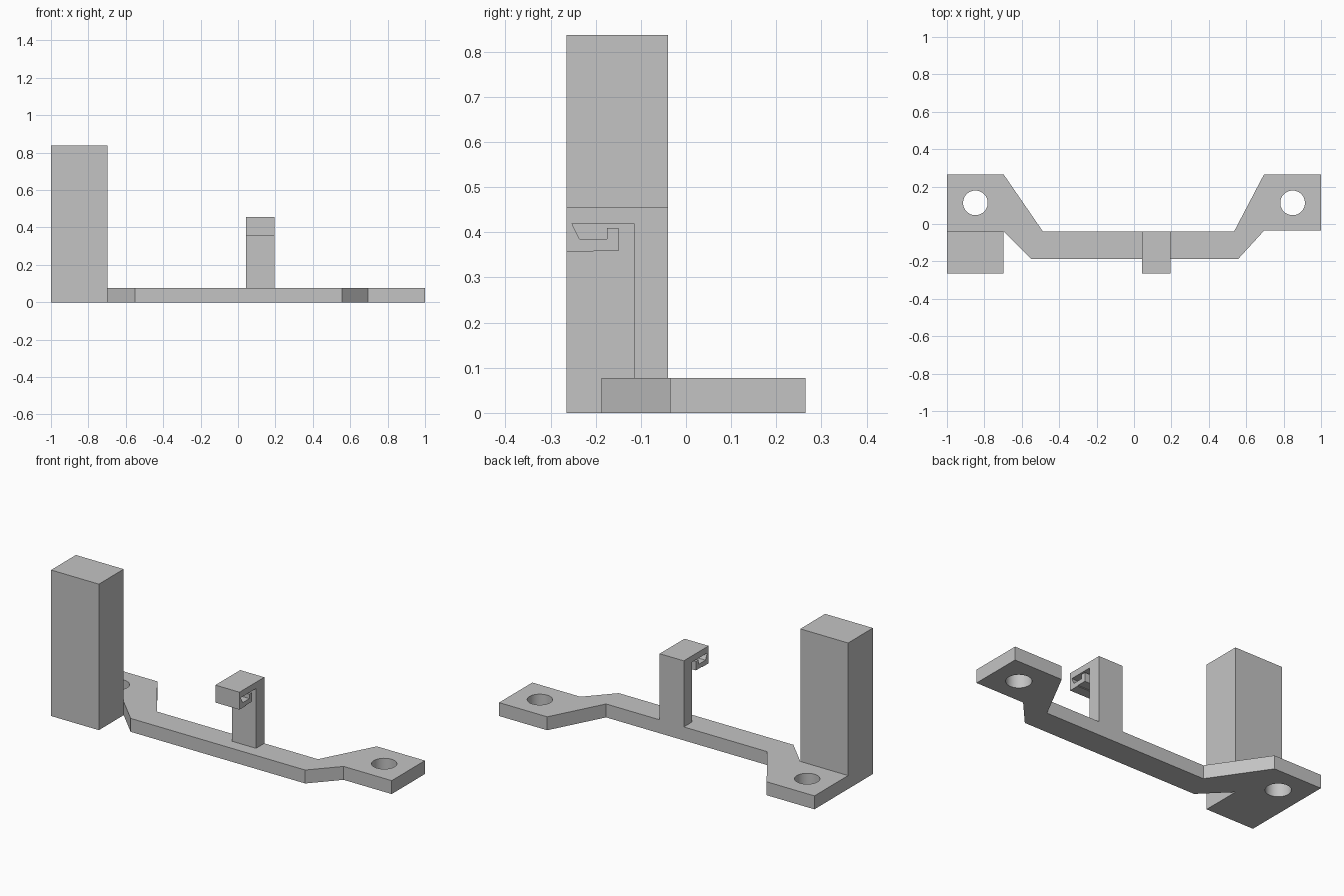
import bpy
import bmesh
from mathutils import Matrix, Vector

cube = bpy.data.objects.get("Cube")
if cube:
    bpy.data.objects.remove(cube, do_unlink=True)

# Single grey plastic
grey = bpy.data.materials.new("grey plastic")
grey.use_nodes = True
colour = (0.55, 0.55, 0.55, 1)
grey.diffuse_color = colour
grey.node_tree.nodes["Principled BSDF"].inputs["Base Color"].default_value = colour


def prism(name, outline, offset):
    """Extrude a closed outline of 3D points along offset."""
    bm = bmesh.new()
    face = bm.faces.new([bm.verts.new(p) for p in outline])
    ext = bmesh.ops.extrude_face_region(bm, geom=[face], use_keep_orig=True)
    moved = [v for v in ext["geom"] if isinstance(v, bmesh.types.BMVert)]
    bmesh.ops.translate(bm, verts=moved, vec=Vector(offset))
    bmesh.ops.recalc_face_normals(bm, faces=bm.faces)
    mesh = bpy.data.meshes.new(name)
    bm.to_mesh(mesh)
    bm.free()
    mesh.materials.append(grey)
    obj = bpy.data.objects.new(name, mesh)
    bpy.context.collection.objects.link(obj)
    return obj


THICK = 0.077
BACK, FRONT, BAR_BACK, BAR_FRONT = 0.265, -0.265, -0.04, -0.187

# Base bracket: two mounting lugs joined by a set-forward bar
plan = [(-1, BACK), (-0.697, BACK), (-0.487, BAR_BACK), (0.535, BAR_BACK),
        (0.695, BACK), (1, BACK), (1, -0.036), (0.695, -0.036),
        (0.557, BAR_FRONT), (-0.55, BAR_FRONT), (-0.697, BAR_BACK), (-1, BAR_BACK)]
base = prism("base_bracket", [(x, y, 0) for x, y in plan], (0, 0, THICK))

# Screw holes through both lugs
for x in (-0.848, 0.848):
    bpy.ops.mesh.primitive_cylinder_add(vertices=48, radius=0.066, depth=0.4,
                                        location=(x, 0.113, 0))
    cutter = bpy.context.object
    cutter.name = "hole_cutter"
    cutter.hide_render = True
    cutter.data.materials.append(grey)
    bpy.ops.object.select_all(action="DESELECT")
    base.select_set(True)
    bpy.context.view_layer.objects.active = base
    mod = base.modifiers.new("screw_hole", "BOOLEAN")
    mod.operation = "DIFFERENCE"
    mod.solver = "EXACT"
    mod.object = cutter
    bpy.ops.object.modifier_apply(modifier=mod.name)
    bpy.data.objects.remove(cutter, do_unlink=True)
bpy.ops.object.shade_smooth_by_angle()

# Tall block in front of the right lug
block = [(-1, FRONT, 0), (-0.697, FRONT, 0), (-0.697, BAR_BACK, 0), (-1, BAR_BACK, 0)]
prism("tall_block", block, (0, 0, 0.837))

# Clip post with an overhanging hooked head
side = [(BAR_BACK, THICK), (BAR_BACK, 0.456), (FRONT, 0.456), (FRONT, 0.356),
        (-0.207, 0.356), (-0.204, 0.359), (-0.15, 0.359), (-0.15, 0.41),
        (-0.175, 0.41), (-0.175, 0.385), (-0.236, 0.385), (-0.253, 0.42),
        (-0.115, 0.42), (-0.115, THICK)]
prism("clip_post", [(0.042, y, z) for y, z in side], (0.153, 0, 0))
